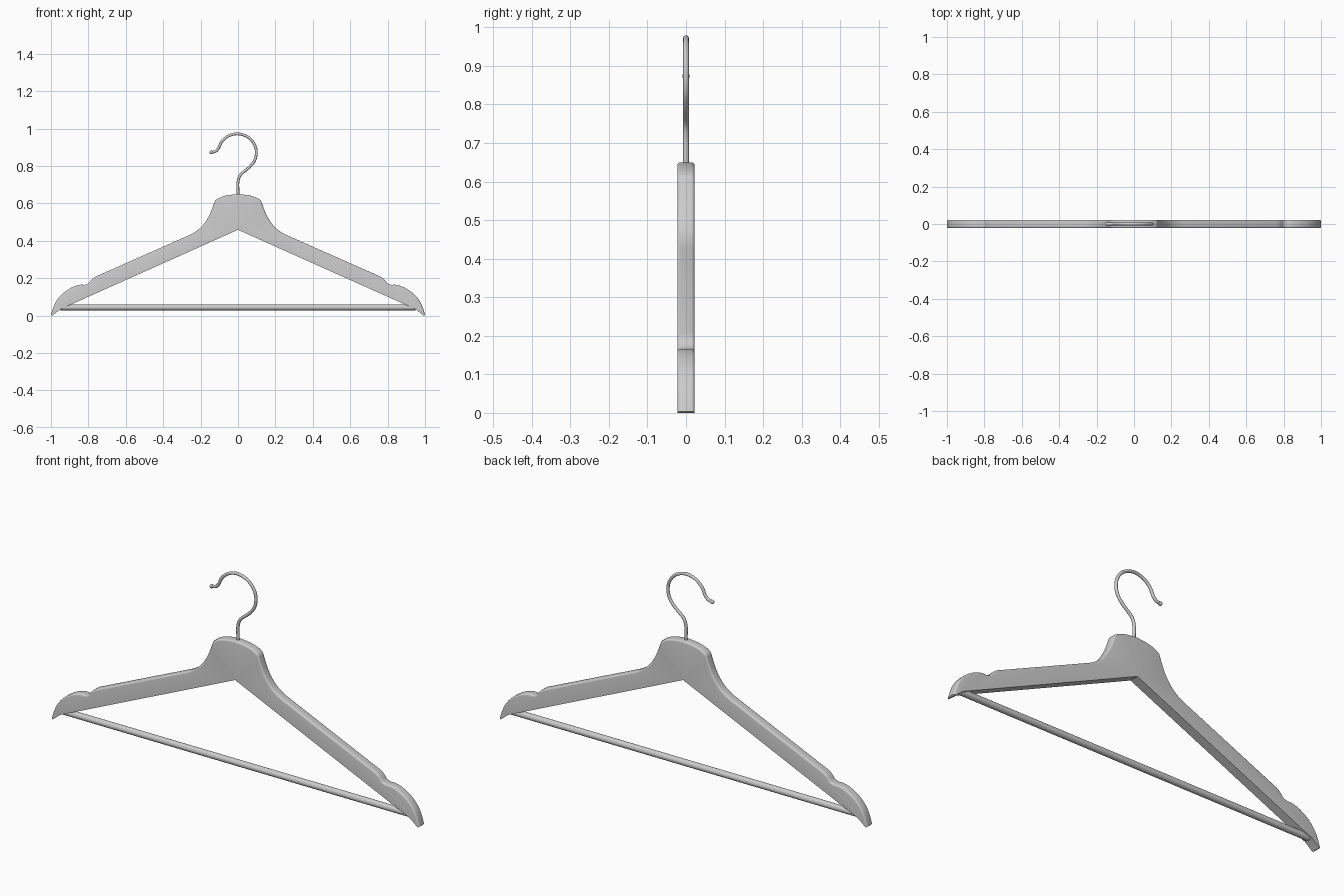
import bpy, bmesh, math
from mathutils import Vector

if "Cube" in bpy.data.objects:
    bpy.data.objects.remove(bpy.data.objects["Cube"])

T = 0.0225  # half thickness of the wooden body


def spline(pts, n):
    """Catmull-Rom samples through 2D points."""
    p = [Vector(q) for q in pts]
    p = [2 * p[0] - p[1]] + p + [2 * p[-1] - p[-2]]
    out = []
    for i in range(1, len(p) - 2):
        a, b, c, d = p[i - 1:i + 3]
        for k in range(n):
            t = k / n
            out.append(0.5 * (2 * b + (c - a) * t + (2 * a - 5 * b + 4 * c - d) * t * t
                              + (3 * b - a - 3 * c + d) * t ** 3))
    return out + [p[-2]]


def smooth(ob, angle=35):
    bpy.ops.object.select_all(action='DESELECT')
    ob.select_set(True)
    bpy.context.view_layer.objects.active = ob
    bpy.ops.object.shade_smooth_by_angle(angle=math.radians(angle))


# Wooden body: upper outline in sections, mirrored, closed by a straight underside
sections = [
    [(0, 0.65), (0.06, 0.643), (0.10, 0.630), (0.123, 0.615)],
    [(0.123, 0.615), (0.138, 0.573), (0.158, 0.527), (0.195, 0.475), (0.24, 0.441), (0.30, 0.413)],
    [(0.30, 0.413), (0.765, 0.207)],
    [(0.765, 0.207), (0.783, 0.192), (0.80, 0.172), (0.82, 0.165), (0.845, 0.165), (0.89, 0.150),
     (0.938, 0.118), (0.972, 0.077), (0.99, 0.037), (1.0, 0.004)],
]
right = []
for s in sections:
    pts = spline(s, 1 if len(s) == 2 else 4)
    right += pts if not right else pts[1:]
upper = [Vector((-p.x, p.y)) for p in reversed(right[1:])] + right
under = [Vector((0.992, 0.0)), Vector((0.95, 0.034)), Vector((0.0, 0.459)),
         Vector((-0.95, 0.034)), Vector((-0.992, 0.0))]
outline = upper + under

bm = bmesh.new()
front = [bm.verts.new((p.x, -T, p.y)) for p in outline]
back = [bm.verts.new((p.x, T, p.y)) for p in outline]
bm.faces.new(front)
bm.faces.new(back[::-1])
for i in range(len(outline)):
    j = (i + 1) % len(outline)
    bm.faces.new((front[i], back[i], back[j], front[j]))
bmesh.ops.recalc_face_normals(bm, faces=bm.faces)
# Round only the upper rims
rims = [bm.edges.get((r[i], r[i + 1])) for r in (front, back) for i in range(len(upper) - 1)]
bmesh.ops.bevel(bm, geom=rims, offset=0.012, segments=4, profile=0.5,
                affect='EDGES', clamp_overlap=True)
bmesh.ops.triangulate(bm, faces=[f for f in bm.faces if len(f.verts) > 4])
me = bpy.data.meshes.new("hanger_body")
bm.to_mesh(me)
bm.free()
body = bpy.data.objects.new("hanger_body", me)
bpy.context.collection.objects.link(body)
smooth(body)

# Trouser bar
bpy.ops.mesh.primitive_cylinder_add(vertices=32, radius=0.0155, depth=1.9,
                                    location=(0, 0, 0.044), rotation=(0, math.pi / 2, 0))
bar = bpy.context.object
bar.name = "trouser_bar"
smooth(bar)

# Wire hook
path = [(0, 0.60), (0, 0.66), (0, 0.715), (0.014, 0.753), (0.06, 0.793), (0.089, 0.83),
        (0.098, 0.874), (0.087, 0.917), (0.053, 0.955), (0, 0.972), (-0.05, 0.961),
        (-0.086, 0.931), (-0.104, 0.896), (-0.120, 0.879), (-0.142, 0.873)]
cu = bpy.data.curves.new("hook", 'CURVE')
cu.dimensions = '3D'
cu.bevel_depth = 0.0075
cu.bevel_resolution = 4
cu.use_fill_caps = True
samples = spline(path, 6)
sp = cu.splines.new('POLY')
sp.points.add(len(samples) - 1)
for q, p in zip(sp.points, samples):
    q.co = (p.x, 0, p.y, 1)
hook = bpy.data.objects.new("hook", cu)
bpy.context.collection.objects.link(hook)
bpy.ops.object.select_all(action='DESELECT')
hook.select_set(True)
bpy.context.view_layer.objects.active = hook
bpy.ops.object.convert(target='MESH')
smooth(bpy.context.object)

# Rounded hook tip
bpy.ops.mesh.primitive_uv_sphere_add(segments=20, ring_count=12, radius=0.0095,
                                     location=(-0.143, 0, 0.873))
tip = bpy.context.object
tip.name = "hook_tip"
smooth(tip)
